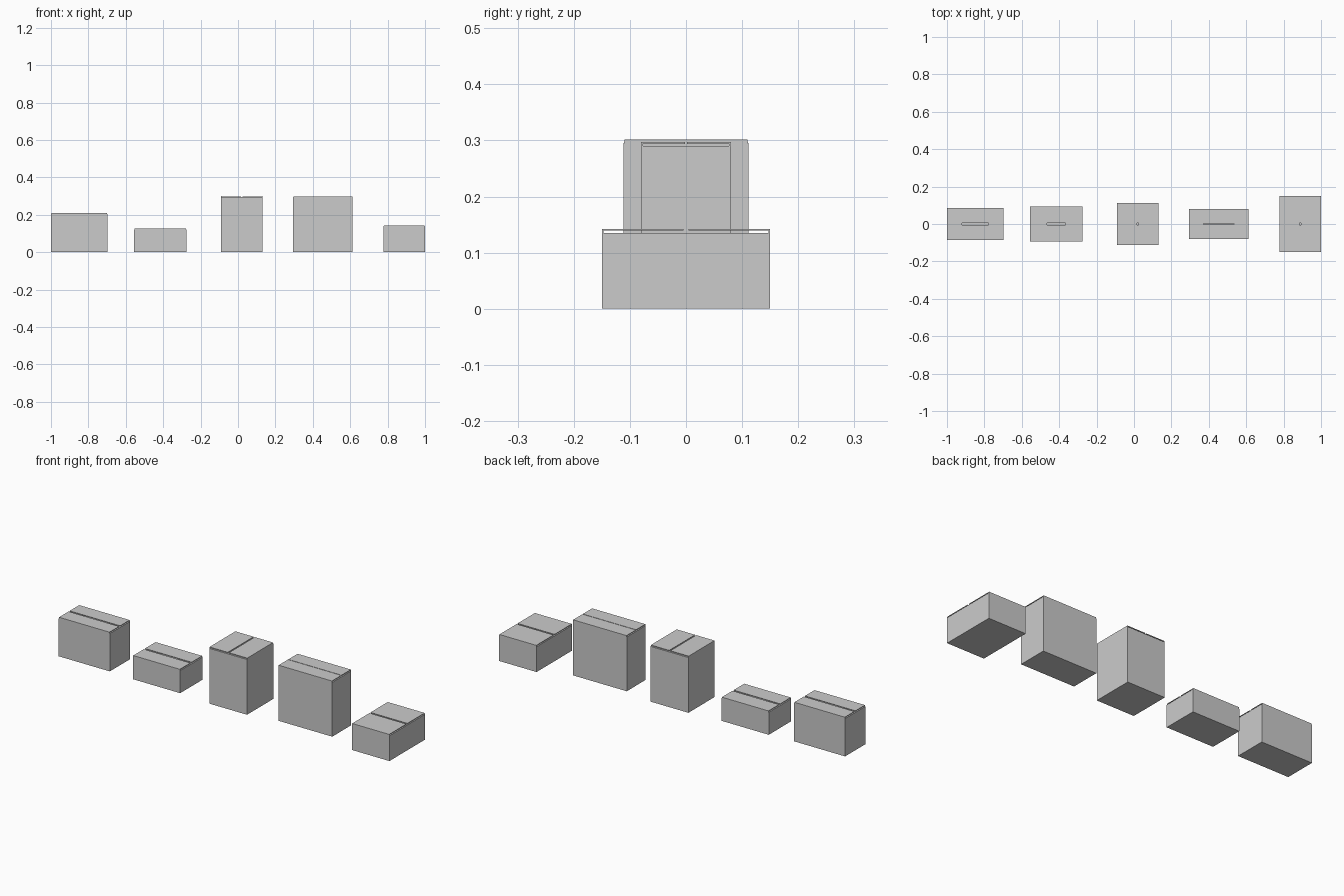
import bpy, bmesh

if "Cube" in bpy.data.objects:
    bpy.data.objects.remove(bpy.data.objects["Cube"])

T = 0.003      # cardboard thickness
DROP = 0.007   # how far the tucked flaps sit below the top flaps


def strip(name, half_u, half_v, z0, z1, flap, centre_x, along_x, inset):
    """Bent cardboard strip: flap, wall, floor, wall, flap."""
    u, tip = half_u, half_u - flap
    profile = [(-tip, z1, inset), (-u, z1, inset), (-u, z1 - 0.008, 0), (-u, z0, 0),
               (u, z0, 0), (u, z1 - 0.008, 0), (u, z1, inset), (tip, z1, inset)]
    bm = bmesh.new()
    rows = []
    for pu, z, ins in profile:
        v = half_v - ins
        row = []
        for s in (-v, v):
            x, y = (pu, s) if along_x else (s, pu)
            row.append(bm.verts.new((x + centre_x, y, z)))
        rows.append(row)
    for (a, b), (c, d) in zip(rows, rows[1:]):
        f = bm.faces.new((a, b, d, c) if along_x else (c, d, b, a))
    # normals face outwards: the floor must look down
    bm.normal_update()
    bm.faces.ensure_lookup_table()
    if bm.faces[3].normal.z > 0:
        bmesh.ops.reverse_faces(bm, faces=bm.faces[:])
    mesh = bpy.data.meshes.new(name)
    bm.to_mesh(mesh)
    bm.free()
    obj = bpy.data.objects.new(name, mesh)
    bpy.context.collection.objects.link(obj)
    solid = obj.modifiers.new("thickness", "SOLIDIFY")
    solid.thickness = T
    solid.offset = -1
    solid.use_even_offset = True


def carton(name, x0, x1, half_y, height, gap, seam_along_x=True):
    """Closed carton: outer strip with top flaps, crossed by a tucked inner strip."""
    cx, hx = (x0 + x1) / 2, (x1 - x0) / 2
    w, l = (half_y, hx) if seam_along_x else (hx, half_y)
    flap = w - gap / 2
    strip(name + "_outer", w, l, 0, height, flap, cx, not seam_along_x, 0.002)
    strip(name + "_tucked", l, w - T, T, height - DROP, min(flap, l - 0.005),
          cx, seam_along_x, 0)


# row of five cartons
carton("wide_carton", -1.0, -0.698, 0.085, 0.209, 0.009)
carton("low_carton", -0.555, -0.276, 0.094, 0.127, 0.010)
carton("tall_carton", -0.092, 0.131, 0.111, 0.302, 0.007, seam_along_x=False)
carton("large_carton", 0.294, 0.613, 0.080, 0.297, 0.003)
carton("deep_carton", 0.778, 1.0, 0.150, 0.142, 0.009)
